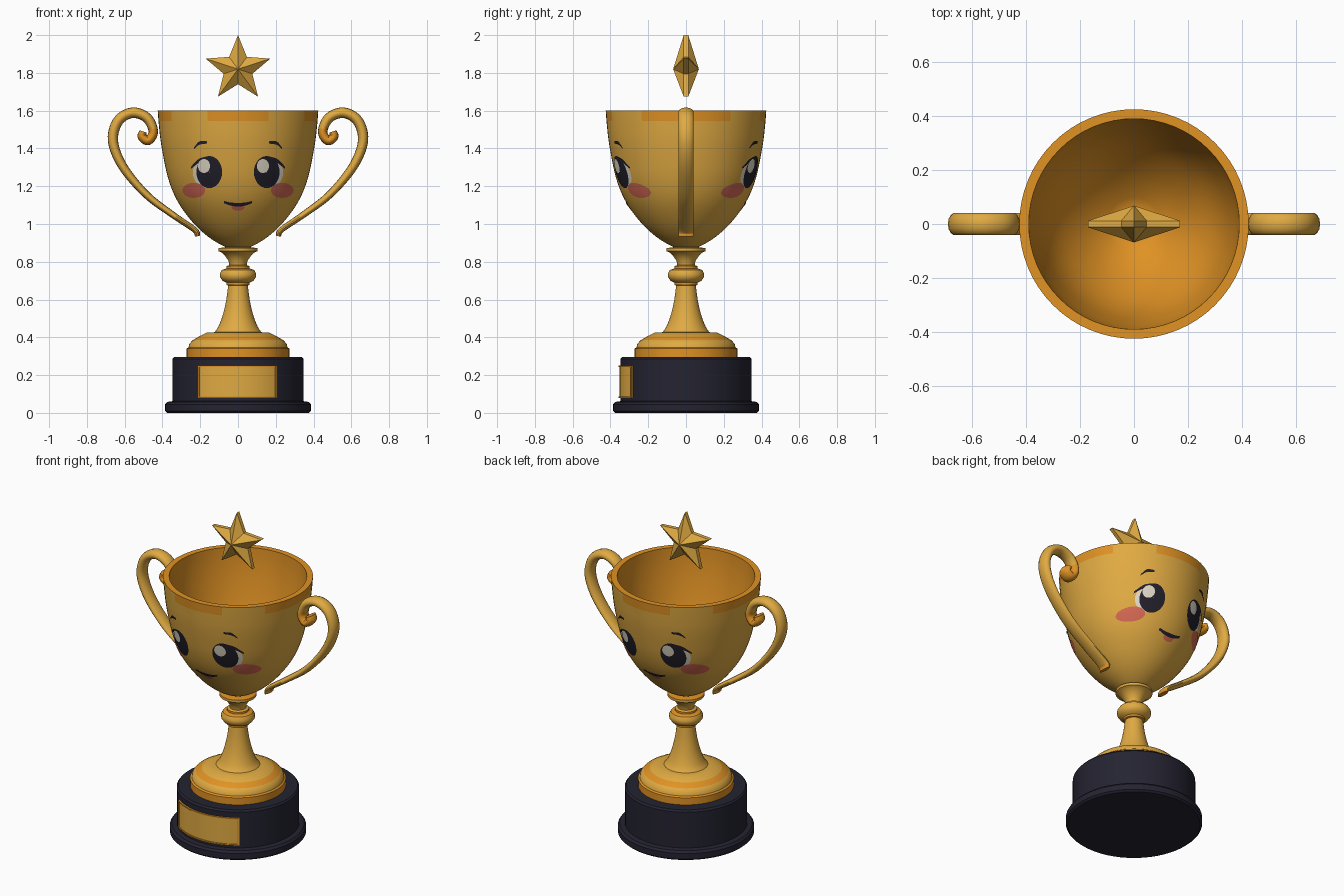
import bpy, bmesh, math
from mathutils import Vector

if "Cube" in bpy.data.objects:
    bpy.data.objects.remove(bpy.data.objects["Cube"])


def material(name, rgb):
    m = bpy.data.materials.new(name)
    lin = [(c / 255 / 12.92) if c < 10 else ((c / 255 + 0.055) / 1.055) ** 2.4 for c in rgb]
    m.diffuse_color = (*lin, 1)
    m.use_nodes = True
    m.node_tree.nodes["Principled BSDF"].inputs["Base Color"].default_value = m.diffuse_color
    return m


GOLD = material("gold", (224, 170, 66))
ORANGE = material("orange_gold", (224, 146, 36))
DARK = material("base_navy", (36, 35, 49))
INK = material("eye_black", (34, 31, 42))
WHITE = material("eye_white", (226, 218, 200))
PINK = material("cheek_pink", (212, 104, 82))


def finish(name, bm, mats, rule=None, angle=35, smooth=True, sheet=False):
    """Turn a bmesh into an object with colours set by a rule."""
    bmesh.ops.remove_doubles(bm, verts=bm.verts, dist=1e-5)
    bm.normal_update()
    if sheet:
        for f in bm.faces:
            c = f.calc_center_median()
            if f.normal.x * c.x + f.normal.y * c.y < 0:
                f.normal_flip()
    else:
        bmesh.ops.recalc_face_normals(bm, faces=bm.faces)
    if rule:
        for f in bm.faces:
            f.material_index = rule(f.calc_center_median())
    me = bpy.data.meshes.new(name)
    bm.to_mesh(me)
    bm.free()
    for m in mats:
        me.materials.append(m)
    if smooth:
        me.shade_smooth()
        me.set_sharp_from_angle(angle=math.radians(angle))
    ob = bpy.data.objects.new(name, me)
    bpy.context.collection.objects.link(ob)
    return ob


def grid(bm, rows, closed=False):
    """Skin rows of points with quads."""
    vs = [[bm.verts.new(p) for p in r] for r in rows]
    n = len(vs[0])
    for a, b in zip(vs, vs[1:]):
        for i in range(n if closed else n - 1):
            j = (i + 1) % n
            bm.faces.new((a[i], a[j], b[j], b[i]))
    return vs


def lathe(name, prof, mats, rule=None, seg=64, angle=35):
    bm = bmesh.new()
    rows = [[(r * math.sin(2 * math.pi * i / seg), -r * math.cos(2 * math.pi * i / seg), z)
             for i in range(seg)] for r, z in prof if r > 0]
    vs = grid(bm, rows, True)
    bm.faces.new(vs[0])
    bm.faces.new(vs[-1])
    return finish(name, bm, mats, rule, angle)


def spline(pts, steps):
    """Catmull-Rom through tuples of any size."""
    p = [Vector(q) for q in pts]
    p = [2 * p[0] - p[1]] + p + [2 * p[-1] - p[-2]]
    out = []
    for i in range(1, len(p) - 2):
        a, b, c, d = p[i - 1:i + 3]
        for k in range(steps):
            t = k / steps
            out.append(0.5 * (2 * b + (c - a) * t + (2 * a - 5 * b + 4 * c - d) * t * t
                              + (3 * b - a - 3 * c + d) * t ** 3))
    return out + [p[-2]]


# Base and foot
lathe("base", [(.375, 0), (.386, .01), (.386, .045), (.375, .058), (.347, .062),
               (.347, .285), (.338, .296)], [DARK])
lathe("foot", [(.272, .29), (.272, .34), (.262, .347), (.258, .365), (.24, .385), (.205, .405),
               (.165, .425), (.125, .427)], [GOLD, ORANGE],
      lambda c: 1 if c.z < .35 or .385 < c.z < .41 else 0)

# Stem with knob and collar
stem = [(v.x, v.y) for v in spline([(.13, .42), (.105, .455), (.08, .52), (.062, .6), (.052, .675)], 4)]
lathe("stem", stem + [(.062, .678), (.062, .69), (.082, .7), (.095, .718), (.096, .738), (.085, .757),
      (.062, .765), (.062, .777), (.046, .782), (.05, .805), (.068, .83), (.088, .85), (.104, .856),
      (.104, .872), (.06, .878)], [GOLD, ORANGE],
      lambda c: 1 if .76 < c.z < .775 or .676 < c.z < .69 or c.z > .872 else 0)

# Hollow cup with orange lining, rim and rim patches
OUTER = [tuple(v) for v in spline([(.05, .872), (.10, .895), (.165, .938), (.23, .998), (.295, 1.08),
                                   (.34, 1.16), (.372, 1.25), (.394, 1.35), (.411, 1.45), (.421, 1.545)], 4)]
OUTER.append((.425, 1.6))


def cup_radius(z):
    for (r0, z0), (r1, z1) in zip(OUTER, OUTER[1:]):
        if z <= z1:
            return r0 + (r1 - r0) * (z - z0) / (z1 - z0)
    return OUTER[-1][0]


def cup_rule(c):
    r = math.hypot(c.x, c.y)
    if r < cup_radius(c.z) - .012 and c.z > .9:
        return 1
    a = math.degrees(math.atan2(abs(c.x), abs(c.y)))
    return 1 if c.z > 1.599 or (c.z > 1.546 and (a < 22 or a > 54)) else 0


INNER = [(.39, 1.6)] + [(r - .033, z + .02 * (1.6 - z) / .7) for r, z in OUTER[-2::-2] if r > .09]
lathe("cup", OUTER + INNER, [GOLD, ORANGE], cup_rule)

# Scroll handles: x, z, half thickness along the path
PATH = [(.215, .935, .013), (.228, .968, .015), (.34, 1.045, .017), (.485, 1.155, .02), (.61, 1.305, .024),
        (.662, 1.44, .027), (.635, 1.545, .028), (.56, 1.589, .028), (.482, 1.562, .027),
        (.448, 1.49, .025), (.475, 1.442, .025), (.508, 1.462, .024), (.502, 1.49, .02)]


def handle(name, side):
    bm = bmesh.new()
    pts = spline(PATH, 5)
    rows = []
    for i, p in enumerate(pts):
        a, b = pts[max(i - 1, 0)], pts[min(i + 1, len(pts) - 1)]
        t = Vector((b.x - a.x, b.y - a.y)).normalized()
        row = []
        for k in range(14):
            w = 2 * math.pi * k / 14
            h = p.z * math.cos(w)
            row.append((side * (p.x - t.y * h), .042 * math.sin(w), p.y + t.x * h))
        rows.append(row)
    vs = grid(bm, rows, True)
    bm.faces.new(vs[0])
    bm.faces.new(vs[-1])
    finish(name, bm, [GOLD, ORANGE],
           lambda c: 1 if (abs(c.x) < .53 and 1.41 < c.z < 1.51) or c.z < .955 else 0, 50)


handle("handle_left", -1)
handle("handle_right", 1)

# Faceted star floating over the cup
bm = bmesh.new()
rim = [[], []]
for k, y in enumerate((-.012, .012)):
    for i in range(10):
        r, a = (.18 if i % 2 == 0 else .08), math.pi * i / 5
        rim[k].append(bm.verts.new((r * math.sin(a), y, 1.82 + r * math.cos(a))))
tips = [bm.verts.new((0, y, 1.82)) for y in (-.068, .068)]
for i in range(10):
    j = (i + 1) % 10
    bm.faces.new((rim[0][i], rim[0][j], rim[1][j], rim[1][i]))
    for k in (0, 1):
        bm.faces.new((rim[k][i], rim[k][j], tips[k]))
finish("star", bm, [GOLD], smooth=False)


# Curved plaque with a narrow frame
def curved_plate(name, x0, x1, z0, z1, r, mat):
    bm = bmesh.new()
    rows = []
    for rr, z in ((.34, z0), (r, z0), (r, z1), (.34, z1)):
        xs = [x0 + (x1 - x0) * i / 16 for i in range(17)]
        rows.append([(x * rr / r, -math.sqrt(r * r - x * x) * rr / r, z) for x in xs])
    vs = grid(bm, rows)
    bm.faces.new([v[0] for v in vs])
    bm.faces.new([v[-1] for v in vs])
    finish(name, bm, [mat])


L, R, B, T, W = -.214, .208, .08, .252, .008
curved_plate("plaque", L, R, B, T, .352, GOLD)
for i, (a, b, c, d) in enumerate([(L, R, B, B + W), (L, R, T - W, T), (L, L + W, B, T), (R - W, R, B, T)]):
    curved_plate("plaque_frame_%d" % i, a, b, c, d, .357, ORANGE)


# Painted faces: thin sheets wrapped on the cup, front and back
def wrap(x, z, lift, s):
    r = cup_radius(z) + lift
    return (s * x, -s * math.sqrt(r * r - x * x), z)


def oval(name, spots, lift, mat):
    bm = bmesh.new()
    for s in (1, -1):
        for x, z, rx, rz in spots:
            grid(bm, [[wrap(x + rx * q * math.cos(a * math.pi / 14), z + rz * q * math.sin(a * math.pi / 14), lift, s)
                       for a in range(28)] for q in (1, .75, .5, .25, .02)], True)
    finish(name, bm, [mat], sheet=True)


def stroke(name, lines, lift, mat):
    bm = bmesh.new()
    for s in (1, -1):
        for line in lines:
            pts = spline(line, 5)
            grid(bm, [[wrap(p.x, p.y + k * p.z, lift, s) for p in pts] for k in (-1, 1)])
    finish(name, bm, [mat], sheet=True)


oval("eye_whites", [(m * .17, 1.272, .069, .078) for m in (-1, 1)], .002, WHITE)
oval("pupils", [(m * .152, 1.275, .068, .085) for m in (-1, 1)], .0035, INK)
oval("eye_highlights", [(-.18, 1.307, .032, .037), (.132, 1.307, .032, .037)], .005, WHITE)
oval("cheeks", [(m * .234, 1.178, .06, .04) for m in (-1, 1)], .0027, PINK)
oval("tongue", [(0, 1.088, .034, .017)], .002, PINK)
stroke("mouth", [[(-.075, 1.116, .006), (-.04, 1.106, .008), (0, 1.102, .01), (.04, 1.106, .008),
                  (.075, 1.116, .006)]], .0035, INK)
stroke("brows_and_lashes", [[(m * .232, 1.402, .004), (m * .205, 1.428, .009), (m * .165, 1.432, .006)]
                            for m in (-1, 1)]
       + [[(m * .15, 1.35, .008), (m * .205, 1.335, .011), (m * .25, 1.297, .006)] for m in (-1, 1)],
       .0045, INK)
